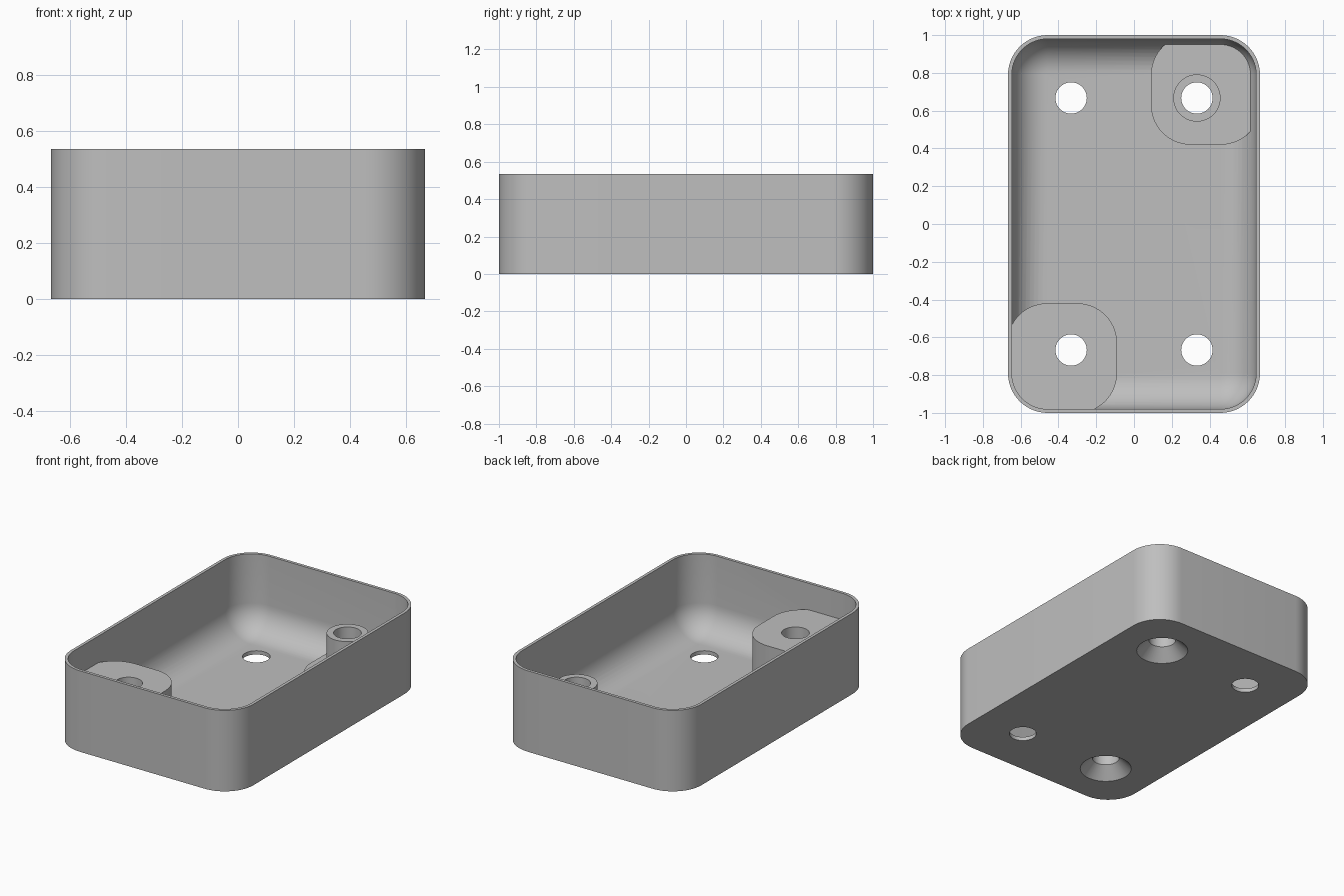
import bpy, bmesh, math

old = bpy.data.objects.get("Cube")
if old:
    bpy.data.objects.remove(old, do_unlink=True)

HALF_X, HALF_Y, HEIGHT, CORNER = 0.667, 1.0, 0.535, 0.21
WALL, FLOOR, FILLET = 0.02, 0.025, 0.185
HOLE_X, HOLE_Y, HOLE_R = 0.333, 0.667, 0.083

grey = bpy.data.materials.new("plain grey")
grey.use_nodes = True
colour = (0.52, 0.52, 0.52, 1)
grey.diffuse_color = colour
grey.node_tree.nodes["Principled BSDF"].inputs["Base Color"].default_value = colour


def rounded_rect(cx, cy, hx, hy, r, steps=14):
    """Outline of a rounded rectangle, anticlockwise."""
    points = []
    for k, (sx, sy) in enumerate([(1, 1), (-1, 1), (-1, -1), (1, -1)]):
        for i in range(steps + 1):
            a = math.pi / 2 * (k + i / steps)
            points.append((cx + sx * (hx - r) + r * math.cos(a),
                           cy + sy * (hy - r) + r * math.sin(a)))
    return points


def circle(cx, cy, r, sides=48):
    return [(cx + r * math.cos(2 * math.pi * i / sides),
             cy + r * math.sin(2 * math.pi * i / sides)) for i in range(sides)]


def loft(name, sections):
    """Closed solid through a stack of (outline, z) sections."""
    bm = bmesh.new()
    rings = [[bm.verts.new((x, y, z)) for x, y in pts] for pts, z in sections]
    for low, high in zip(rings, rings[1:]):
        for i in range(len(low)):
            j = (i + 1) % len(low)
            bm.faces.new((low[i], low[j], high[j], high[i]))
    bm.faces.new(rings[0][::-1])
    bm.faces.new(rings[-1])
    bmesh.ops.recalc_face_normals(bm, faces=bm.faces)
    mesh = bpy.data.meshes.new(name)
    bm.to_mesh(mesh)
    bm.free()
    mesh.materials.append(grey)
    ob = bpy.data.objects.new(name, mesh)
    bpy.context.collection.objects.link(ob)
    return ob


def cut(target, cutter):
    """Subtract the cutter from the target and remove the cutter."""
    cutter.hide_render = True
    mod = target.modifiers.new("cut", "BOOLEAN")
    mod.operation, mod.solver, mod.object = "DIFFERENCE", "EXACT", cutter
    bpy.ops.object.select_all(action="DESELECT")
    bpy.context.view_layer.objects.active = target
    target.select_set(True)
    bpy.ops.object.modifier_apply(modifier=mod.name)
    bpy.data.objects.remove(cutter, do_unlink=True)


# Outer block of the tray
outline = rounded_rect(0, 0, HALF_X, HALF_Y, CORNER)
tray = loft("enclosure_tray", [(outline, 0), (outline, HEIGHT)])

# Hollow with a large fillet round the floor
sections = []
for i in range(13):
    a = math.pi / 2 * i / 12
    inset = FILLET * (1 - math.sin(a))
    sections.append((rounded_rect(0, 0, HALF_X - WALL - inset, HALF_Y - WALL - inset,
                                  CORNER - WALL - inset),
                     FLOOR + FILLET * (1 - math.cos(a))))
sections.append((sections[-1][0], HEIGHT + 0.1))
cavity = loft("cavity", sections)

# Corner pads: tall at front right, low with a round boss at back left
for side, top in ((-1, 0.36), (1, 0.11)):
    pad = rounded_rect(side * 0.38, side * 0.71, 0.29, 0.29, CORNER)
    cut(cavity, loft("pad", [(pad, -0.1), (pad, top)]))
boss = circle(HOLE_X, HOLE_Y, 0.125)
cut(cavity, loft("boss", [(boss, -0.1), (boss, 0.36)]))
cut(tray, cavity)

# Screw holes, countersunk from below under the pads
for sx in (-1, 1):
    for sy in (-1, 1):
        x, y = sx * HOLE_X, sy * HOLE_Y
        hole = circle(x, y, HOLE_R)
        stack = [(hole, -0.1), (hole, HEIGHT + 0.2)]
        if sx == sy:
            stack = [(circle(x, y, 0.167), -0.01), (hole, 0.075), stack[1]]
        cut(tray, loft("screw_hole", stack))

bpy.ops.object.select_all(action="DESELECT")
tray.select_set(True)
bpy.context.view_layer.objects.active = tray
bpy.ops.object.shade_smooth_by_angle(angle=math.radians(30))
